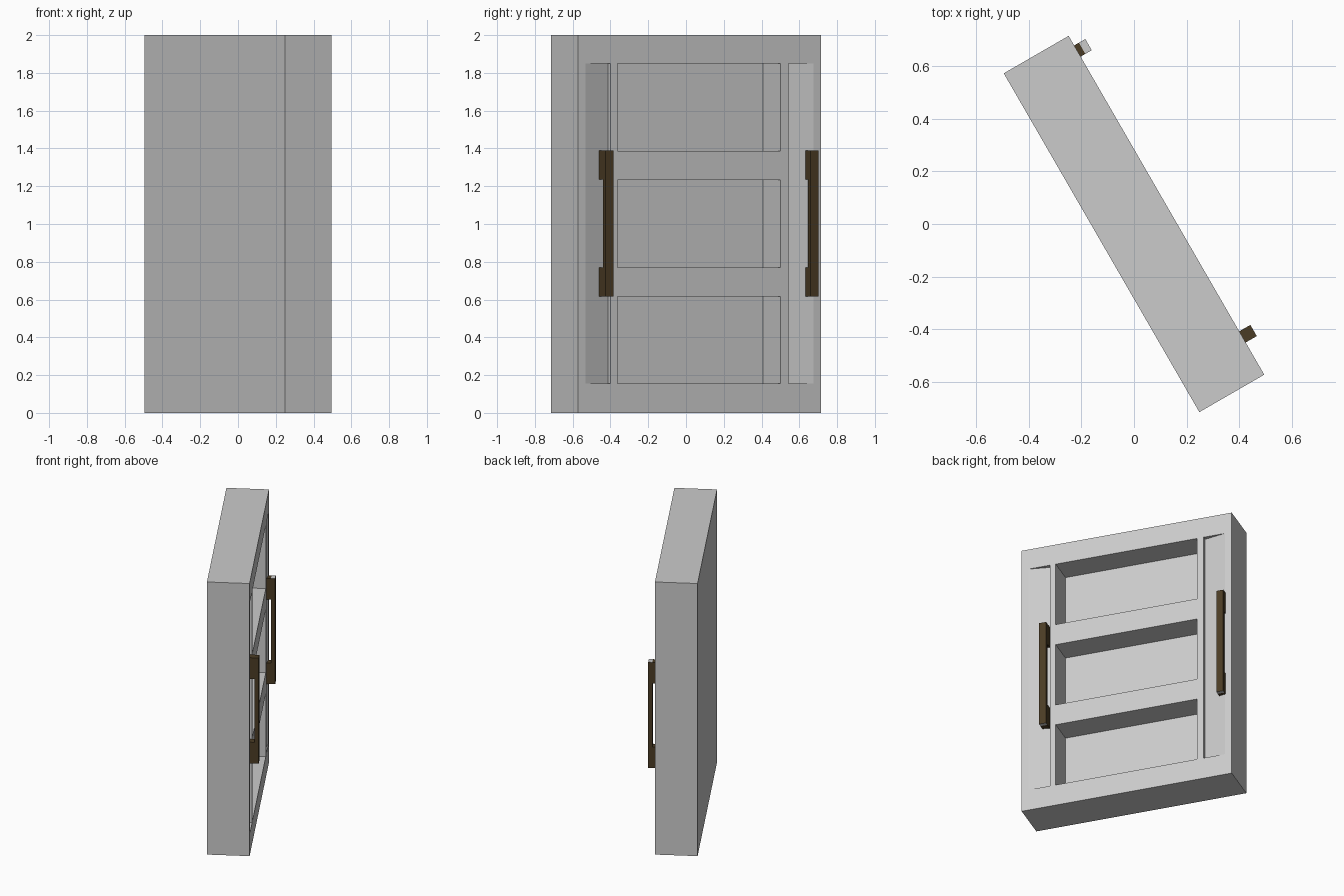
import bpy, bmesh, math
from mathutils import Vector

cube = bpy.data.objects.get("Cube")
if cube:
    bpy.data.objects.remove(cube, do_unlink=True)


def material(name, rgb):
    m = bpy.data.materials.new(name)
    m.use_nodes = True
    m.diffuse_color = (*rgb, 1)
    m.node_tree.nodes["Principled BSDF"].inputs["Base Color"].default_value = (*rgb, 1)
    return m


GREY = material("light grey", (0.6, 0.6, 0.6))
BROWN = material("dark brown", (0.07, 0.045, 0.018))

# Slab axes: along its width, and out of its panelled face
ANGLE = math.radians(30)
ALONG = Vector((-math.sin(ANGLE), math.cos(ANGLE), 0))
OUT = Vector((math.cos(ANGLE), math.sin(ANGLE), 0))
HALF_W, FACE, HEIGHT = 0.743, 0.1423, 2.0


def prism(name, profile, z0, z1, *mats):
    """Extrude a profile of (along, out) points from z0 to z1."""
    bm = bmesh.new()
    rings = [[bm.verts.new(ALONG * u + OUT * n + Vector((0, 0, z))) for u, n in profile]
             for z in (z0, z1)]
    bm.faces.new(rings[0])
    bm.faces.new(rings[1])
    for i in range(len(profile)):
        j = (i + 1) % len(profile)
        bm.faces.new((rings[0][i], rings[0][j], rings[1][j], rings[1][i]))
    bmesh.ops.recalc_face_normals(bm, faces=bm.faces)
    mesh = bpy.data.meshes.new(name)
    bm.to_mesh(mesh)
    bm.free()
    for m in mats:
        mesh.materials.append(m)
    obj = bpy.data.objects.new(name, mesh)
    bpy.context.collection.objects.link(obj)
    return obj


def rect(u0, u1, n0, n1):
    return [(u0, n0), (u1, n0), (u1, n1), (u0, n1)]


slab = prism("slab", rect(-HALF_W, HALF_W, -FACE, FACE), 0, HEIGHT, GREY)

# Three deep recesses and two sloping side channels
above = FACE + 0.05
cutters = [prism("recess_cutter", rect(-0.502, 0.497, FACE - 0.19, above), z0, z1, GREY)
           for z0, z1 in ((0.155, 0.617), (0.77, 1.232), (1.387, 1.85))]
for s in (-1, 1):
    wedge = [(s * 0.696, FACE), (s * 0.543, FACE - 0.03), (s * 0.543, above), (s * 0.696, above)]
    cutters.append(prism("channel_cutter", wedge, 0.155, 1.85, GREY))
for c in cutters:
    mod = slab.modifiers.new("cut", "BOOLEAN")
    mod.operation = "DIFFERENCE"
    mod.solver = "EXACT"
    mod.object = c

# Bake the cuts and drop the cutters
graph = bpy.context.evaluated_depsgraph_get()
baked = bpy.data.meshes.new_from_object(slab.evaluated_get(graph))
slab.modifiers.clear()
slab.data = baked
for c in cutters:
    bpy.data.objects.remove(c, do_unlink=True)

# Handles: upright bar on two blocks, with bare grey bar ends
for side, u, bare_top in (("right", -0.602, False), ("left", 0.652, True)):
    w = 0.049
    bar = prism(side + "_handle_bar", rect(u, u + w, 0.163, 0.191), 0.615, 1.39, BROWN, GREY)
    for f in bar.data.polygons:
        if f.normal.z < -0.9 or (bare_top and f.normal.z > 0.9):
            f.material_index = 1
    for end, z in (("lower", 0.615), ("upper", 1.235)):
        prism(f"{side}_handle_{end}_block", rect(u, u + w, 0.11, 0.163), z, z + 0.155, BROWN)
